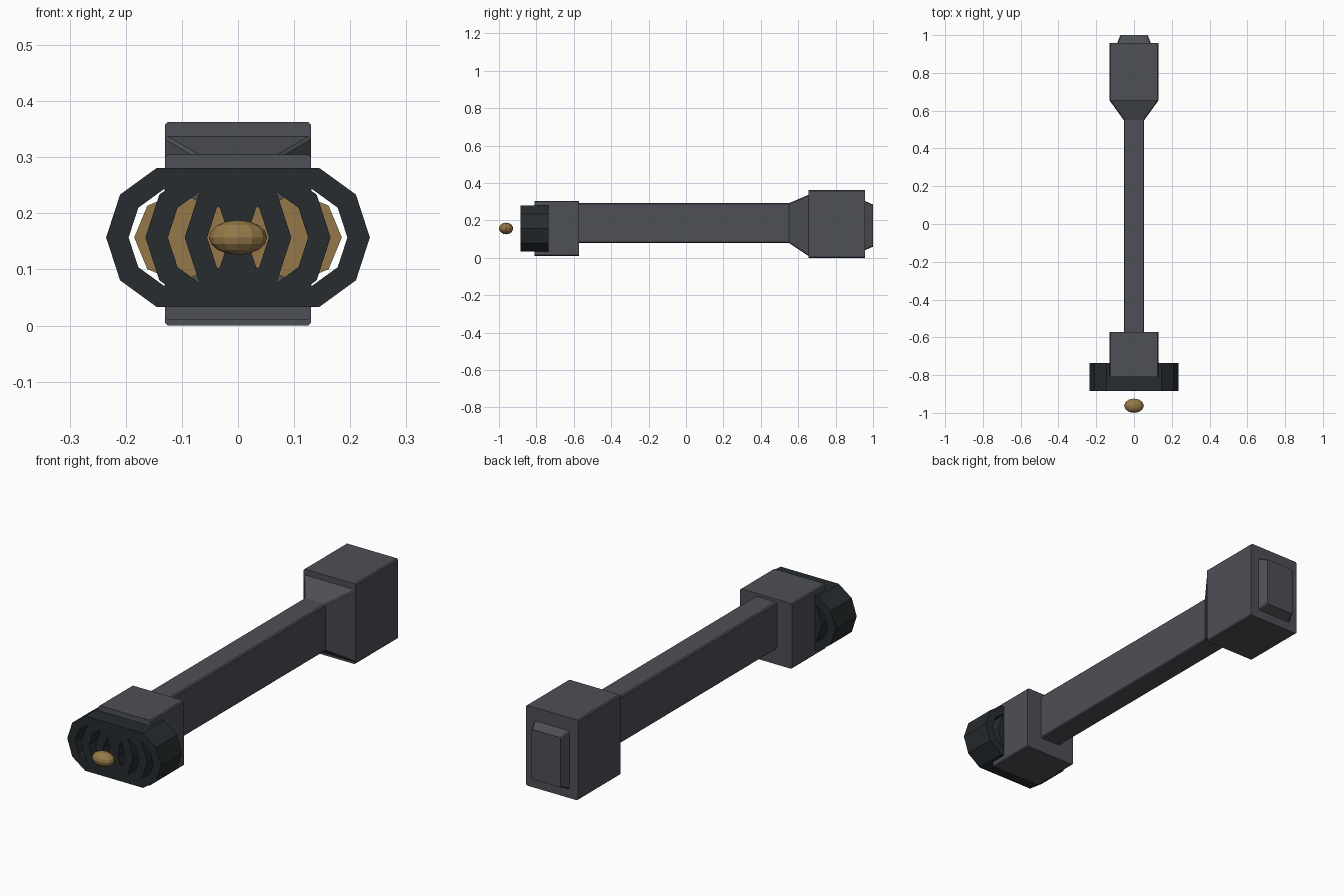
import bpy, bmesh
from math import cos, sin, pi

if "Cube" in bpy.data.objects:
    bpy.data.objects.remove(bpy.data.objects["Cube"])


def material(name, rgb):
    m = bpy.data.materials.new(name)
    m.diffuse_color = (*rgb, 1)
    m.use_nodes = True
    m.node_tree.nodes["Principled BSDF"].inputs["Base Color"].default_value = m.diffuse_color
    return m


STEEL = material("steel", (0.075, 0.08, 0.092))
DARK = material("dark_steel", (0.02, 0.025, 0.028))
BRASS = material("brass", (0.30, 0.19, 0.065))


def finish(name, bm, mat):
    bmesh.ops.recalc_face_normals(bm, faces=bm.faces)
    me = bpy.data.meshes.new(name)
    bm.to_mesh(me)
    bm.free()
    me.materials.append(mat)
    ob = bpy.data.objects.new(name, me)
    bpy.context.collection.objects.link(ob)
    return ob


def loop_faces(bm, a, b):
    for i in range(len(a)):
        j = (i + 1) % len(a)
        bm.faces.new((a[i], a[j], b[j], b[i]))


def loft(name, sections, mat, c=0.005):
    """Chamfered rectangles (y, half width, z low, z high) joined along y."""
    bm = bmesh.new()
    loops = []
    for y, w, lo, hi in sections:
        pts = [(w - c, lo), (w, lo + c), (w, hi - c), (w - c, hi),
               (c - w, hi), (-w, hi - c), (-w, lo + c), (c - w, lo)]
        loops.append([bm.verts.new((x, y, z)) for x, z in pts])
    for a, b in zip(loops, loops[1:]):
        loop_faces(bm, a, b)
    bm.faces.new(loops[0])
    bm.faces.new(loops[-1])
    return finish(name, bm, mat)


def circle(bm, x, y, z, r, n):
    return [bm.verts.new((x + r * cos(2 * pi * i / n), y, z + r * sin(2 * pi * i / n)))
            for i in range(n)]


AXIS_Z = 0.157

# Long handle and blocks
loft("shaft", [(-0.58, 0.054, 0.08, 0.292), (0.56, 0.054, 0.08, 0.292)], STEEL)
loft("front_block", [(-0.81, 0.13, 0.01, 0.305), (-0.573, 0.13, 0.01, 0.305)], STEEL)
loft("rear_taper", [(0.55, 0.054, 0.08, 0.292), (0.655, 0.13, 0.01, 0.337)], STEEL)
loft("rear_block", [(0.655, 0.13, 0.0, 0.363), (0.958, 0.13, 0.0, 0.363)], STEEL)
loft("end_cap", [(0.955, 0.09, 0.04, 0.305), (1.0, 0.072, 0.06, 0.285)], STEEL)

# Row of four overlapping ten-sided rings, each with a brass disc inside
for k, x in enumerate((-0.105, -0.035, 0.035, 0.105)):
    bm = bmesh.new()
    y0, y1 = -0.885, -0.735
    of, ob_ = circle(bm, x, y0, AXIS_Z, 0.13, 10), circle(bm, x, y1, AXIS_Z, 0.13, 10)
    nf, nb = circle(bm, x, y0, AXIS_Z, 0.09, 10), circle(bm, x, y1, AXIS_Z, 0.09, 10)
    for a, b in ((of, ob_), (ob_, nb), (nb, nf), (nf, of)):
        loop_faces(bm, a, b)
    finish(f"ring_{k + 1}", bm, DARK)

    bm = bmesh.new()
    a = circle(bm, x, -0.825, AXIS_Z, 0.08, 8)
    b = circle(bm, x, -0.79, AXIS_Z, 0.08, 8)
    loop_faces(bm, a, b)
    bm.faces.new(a)
    bm.faces.new(b)
    finish(f"brass_disc_{k + 1}", bm, BRASS)

# Flattened bead floating in front
bm = bmesh.new()
bmesh.ops.create_uvsphere(bm, u_segments=12, v_segments=8, radius=1)
bead = finish("front_bead", bm, BRASS)
bead.scale = (0.052, 0.038, 0.031)
bead.location = (0, -0.962, AXIS_Z)
